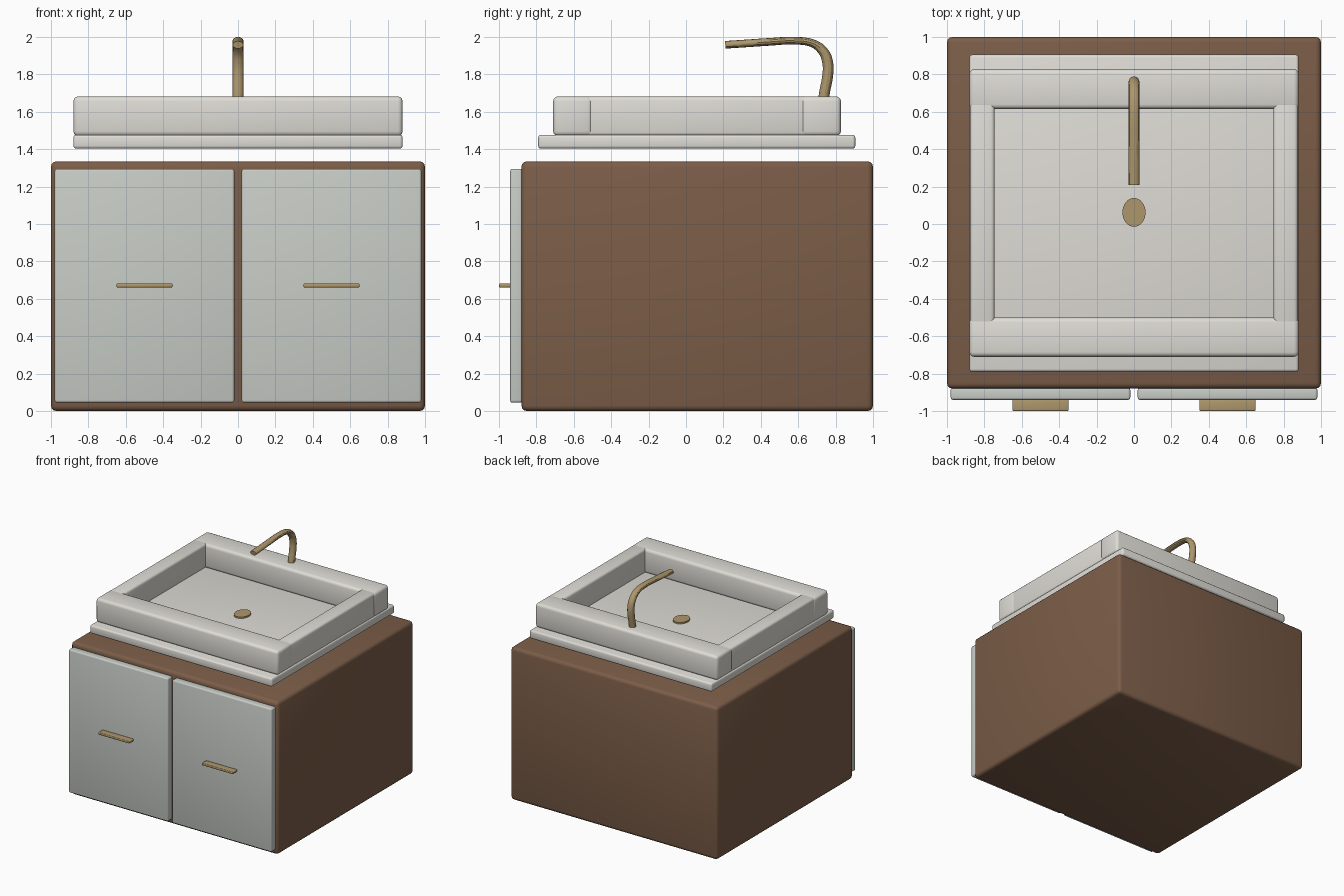
import bpy

if "Cube" in bpy.data.objects:
    bpy.data.objects.remove(bpy.data.objects["Cube"])


def material(name, color):
    m = bpy.data.materials.new(name)
    m.diffuse_color = (*color, 1)
    m.use_nodes = True
    m.node_tree.nodes["Principled BSDF"].inputs["Base Color"].default_value = m.diffuse_color
    return m


WOOD = material("walnut", (0.20, 0.11, 0.065))
CERAMIC = material("ceramic", (0.74, 0.72, 0.67))
PAINT = material("door_paint", (0.58, 0.61, 0.57))
BRASS = material("brass", (0.42, 0.31, 0.15))


def smooth(obj):
    bpy.ops.object.select_all(action='DESELECT')
    obj.select_set(True)
    bpy.context.view_layer.objects.active = obj
    bpy.ops.object.shade_smooth_by_angle()


def box(name, x, y, z, mat, bevel):
    """Rounded box from (min, max) ranges on each axis."""
    lo, hi = zip(x, y, z)
    bpy.ops.mesh.primitive_cube_add(size=1, location=[(a + b) / 2 for a, b in zip(lo, hi)])
    o = bpy.context.object
    o.name = name
    o.scale = [b - a for a, b in zip(lo, hi)]
    bpy.ops.object.transform_apply(location=False, rotation=False, scale=True)
    o.data.materials.append(mat)
    b = o.modifiers.new("bevel", 'BEVEL')
    b.width, b.segments = bevel, 3
    bpy.ops.object.modifier_apply(modifier="bevel")
    smooth(o)
    return o


# Cabinet body
box("cabinet", (-1, 1), (-0.88, 1), (0, 1.335), WOOD, 0.03)

# Doors with bar handles
for side, cx in (("left", -0.5), ("right", 0.5)):
    box(side + "_door", (cx - 0.48, cx + 0.48), (-0.94, -0.875), (0.045, 1.295), PAINT, 0.012)
    box(side + "_handle", (cx - 0.15, cx + 0.15), (-1, -0.938), (0.661, 0.682), BRASS, 0.006)

# Basin: base slab and four rim walls
box("basin_base", (-0.88, 0.88), (-0.79, 0.905), (1.403, 1.477), CERAMIC, 0.015)
box("basin_back_wall", (-0.88, 0.88), (0.615, 0.828), (1.47, 1.682), CERAMIC, 0.025)
box("basin_front_wall", (-0.88, 0.88), (-0.71, -0.5), (1.47, 1.682), CERAMIC, 0.025)
for side, s in (("left", -1), ("right", 1)):
    box("basin_" + side + "_wall", sorted((s * 0.745, s * 0.876)), (-0.54, 0.66),
        (1.47, 1.681), CERAMIC, 0.02)

# Oval drain
bpy.ops.mesh.primitive_cylinder_add(vertices=32, radius=1, depth=0.02, location=(0, 0.062, 1.48))
drain = bpy.context.object
drain.name = "drain"
drain.scale = (0.062, 0.077, 1)
bpy.ops.object.transform_apply(location=False, rotation=False, scale=True)
drain.data.materials.append(BRASS)
smooth(drain)

# Curved faucet: round tube flattened vertically
FLAT = 0.7
path = [(0.733, 1.65), (0.742, 1.71), (0.757, 1.79), (0.758, 1.86), (0.732, 1.925),
        (0.675, 1.967), (0.57, 1.98), (0.45, 1.974), (0.33, 1.966), (0.21, 1.958)]
curve = bpy.data.curves.new("faucet", 'CURVE')
curve.dimensions = '3D'
curve.bevel_depth = 0.029
curve.bevel_resolution = 4
curve.use_fill_caps = True
spline = curve.splines.new('BEZIER')
spline.bezier_points.add(len(path) - 1)
spline.resolution_u = 4
for p, (y, z) in zip(spline.bezier_points, path):
    p.co = (0, y, z / FLAT)
    p.handle_left_type = p.handle_right_type = 'AUTO'
faucet = bpy.data.objects.new("faucet", curve)
bpy.context.collection.objects.link(faucet)
faucet.scale.z = FLAT
bpy.ops.object.select_all(action='DESELECT')
faucet.select_set(True)
bpy.context.view_layer.objects.active = faucet
bpy.ops.object.convert(target='MESH')
faucet = bpy.context.object
faucet.data.materials.clear()
faucet.data.materials.append(BRASS)
smooth(faucet)
